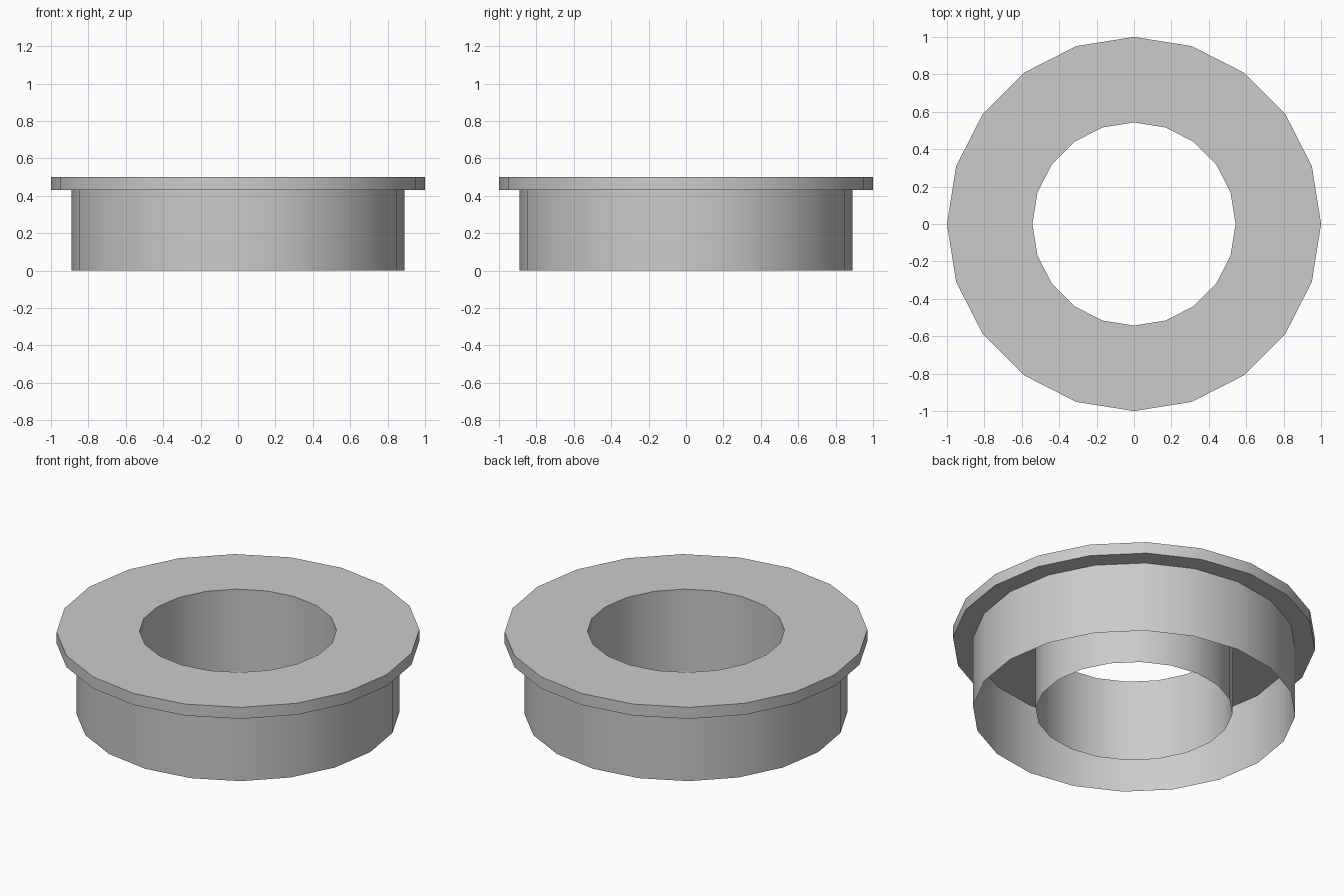
import bpy, bmesh, math

if "Cube" in bpy.data.objects:
    bpy.data.objects.remove(bpy.data.objects["Cube"])

SIDES = 20
R_FLANGE, R_OUTER, R_BORE = 1.0, 0.89, 0.543
Z_UNDER, Z_TOP = 0.43, 0.5


def lathe(name, profile, closed=False, inward=False):
    """Revolve a list of (radius, z) points round the z axis."""
    bm = bmesh.new()
    rings = []
    for r, z in profile:
        rings.append([bm.verts.new((r * math.cos(2 * math.pi * i / SIDES),
                                    r * math.sin(2 * math.pi * i / SIDES), z))
                      for i in range(SIDES)])
    pairs = list(zip(rings, rings[1:]))
    if closed:
        pairs.append((rings[-1], rings[0]))
    for a, b in pairs:
        for i in range(SIDES):
            j = (i + 1) % SIDES
            quad = (a[i], a[j], b[j], b[i])
            bm.faces.new(quad[::-1] if inward else quad)
    mesh = bpy.data.meshes.new(name)
    bm.to_mesh(mesh)
    bm.free()
    obj = bpy.data.objects.new(name, mesh)
    bpy.context.collection.objects.link(obj)
    bpy.ops.object.select_all(action='DESELECT')
    obj.select_set(True)
    bpy.context.view_layer.objects.active = obj
    bpy.ops.object.shade_smooth_by_angle(angle=math.radians(30))
    return obj


# Flat ring on top, overhanging the outer wall
lathe("top_flange", [(R_BORE, Z_UNDER), (R_FLANGE, Z_UNDER),
                     (R_FLANGE, Z_TOP), (R_BORE, Z_TOP)], closed=True)

# Thin outer skirt, open underneath
lathe("outer_wall", [(R_OUTER, 0), (R_OUTER, Z_UNDER)])

# Thin tube lining the central hole
lathe("inner_wall", [(R_BORE, 0), (R_BORE, Z_UNDER)], inward=True)
